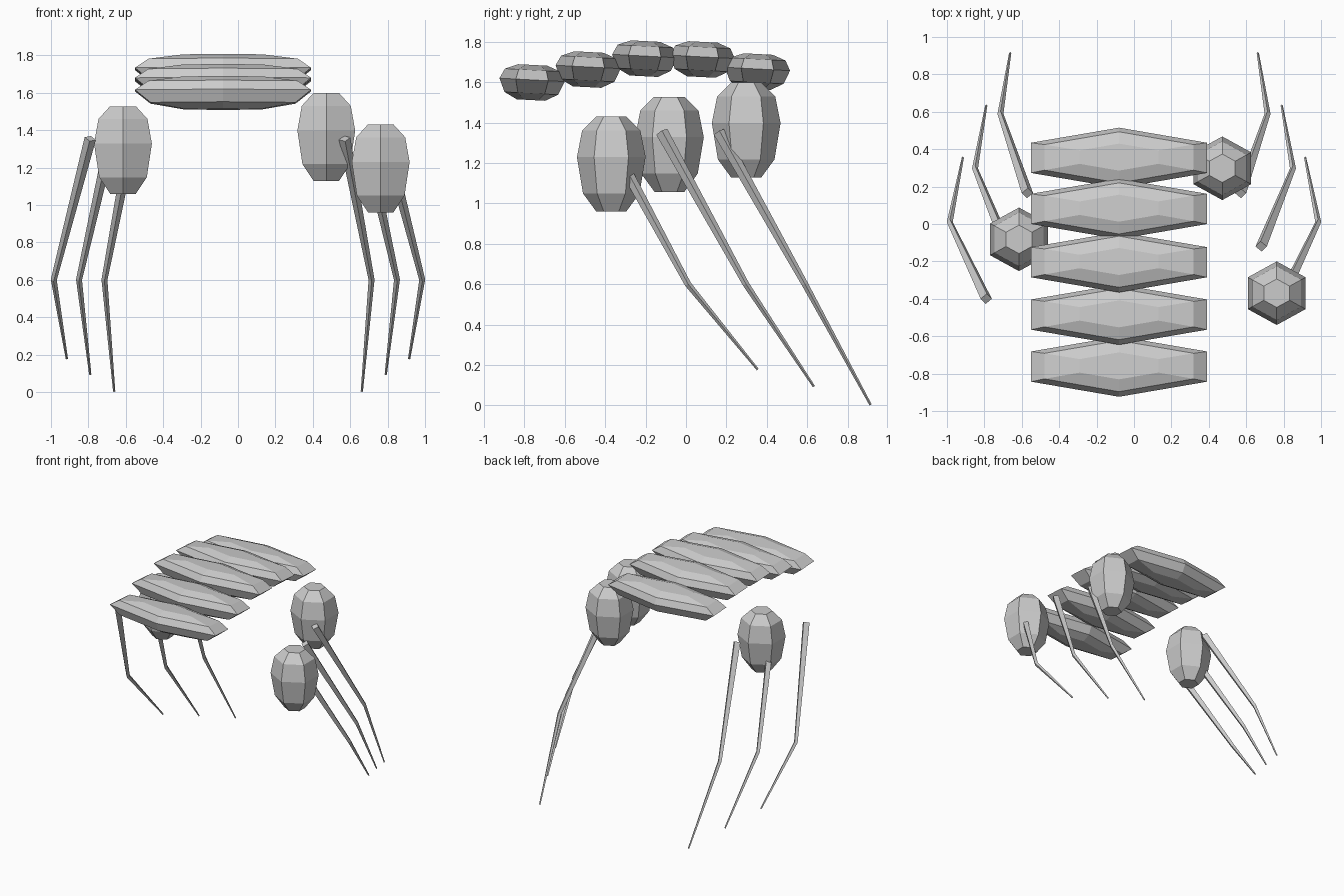
import bpy, bmesh, math
from mathutils import Vector

cube = bpy.data.objects.get("Cube")
if cube:
    bpy.data.objects.remove(cube, do_unlink=True)

grey = bpy.data.materials.new("plain_grey")
grey.use_nodes = True
grey.diffuse_color = (0.6, 0.6, 0.6, 1)
grey.node_tree.nodes["Principled BSDF"].inputs["Base Color"].default_value = (0.6, 0.6, 0.6, 1)


def loft(name, rings):
    """Skin a list of equal-sided rings and cap both ends."""
    bm = bmesh.new()
    loops = [[bm.verts.new(p) for p in ring] for ring in rings]
    n = len(loops[0])
    for a, b in zip(loops, loops[1:]):
        for i in range(n):
            j = (i + 1) % n
            bm.faces.new((a[i], a[j], b[j], b[i]))
    bm.faces.new(loops[0])
    bm.faces.new(loops[-1])
    bmesh.ops.recalc_face_normals(bm, faces=bm.faces)
    mesh = bpy.data.meshes.new(name)
    bm.to_mesh(mesh)
    bm.free()
    mesh.materials.append(grey)
    obj = bpy.data.objects.new(name, mesh)
    bpy.context.collection.objects.link(obj)
    return obj


# Six-sided pod profile: radius and height relative to the top cap
POD = [(0.076, 0), (0.144, -0.068), (0.17, -0.2), (0.14, -0.38), (0.074, -0.47)]


def pod(name, x, y, top, scale=(1.05, 1, 1), tilt=0):
    rings = []
    for r, h in POD:
        angles = [math.pi / 2 + i * math.pi / 3 for i in range(6)]
        rings.append([Vector((r * math.cos(a), r * math.sin(a), h + 0.235)) for a in angles])
    obj = loft(name, rings)
    obj.scale = scale
    obj.rotation_euler.x = math.radians(tilt)
    obj.location = (x, y, top - 0.235 * scale[2])
    return obj


def leg(name, points, radii):
    """Four-sided tapering limb with rings set across its path."""
    pts = [Vector(p) for p in points]
    rings = []
    for i, (p, r) in enumerate(zip(pts, radii)):
        along = (pts[min(i + 1, len(pts) - 1)] - pts[max(i - 1, 0)]).normalized()
        side = along.cross(Vector((0, 1, 0))).normalized()
        up = side.cross(along)
        rings.append([p + r * (side * math.cos(a) + up * math.sin(a))
                      for a in (k * math.pi / 2 for k in range(4))])
    return loft(name, rings)


# Overlapping back plates, front to rear
plates = [(-0.763, 1.686), (-0.485, 1.75), (-0.205, 1.804), (0.08, 1.8), (0.353, 1.74)]
for i, (y, top) in enumerate(plates):
    pod(f"back_plate_{i + 1}", -0.08, y, top, (3.2, 0.95, 0.37), -3)

# Hanging pods
pod("rear_left_pod", 0.472, 0.298, 1.598)
pod("right_pod", -0.615, -0.082, 1.528)
pod("front_left_pod", 0.763, -0.37, 1.43)

# Legs: hip, knee and foot, mirrored to both sides
legs = {
    "front": [(0.79, -0.4, 1.355), (0.985, 0.01, 0.6), (0.915, 0.355, 0.178)],
    "middle": [(0.68, -0.12, 1.355), (0.85, 0.297, 0.6), (0.79, 0.633, 0.094)],
    "rear": [(0.57, 0.165, 1.355), (0.714, 0.589, 0.6), (0.662, 0.914, 0.003)],
}
for place, path in legs.items():
    for side, sign in (("left", 1), ("right", -1)):
        leg(f"{place}_{side}_leg", [(sign * x, y, z) for x, y, z in path], (0.031, 0.016, 0.006))
